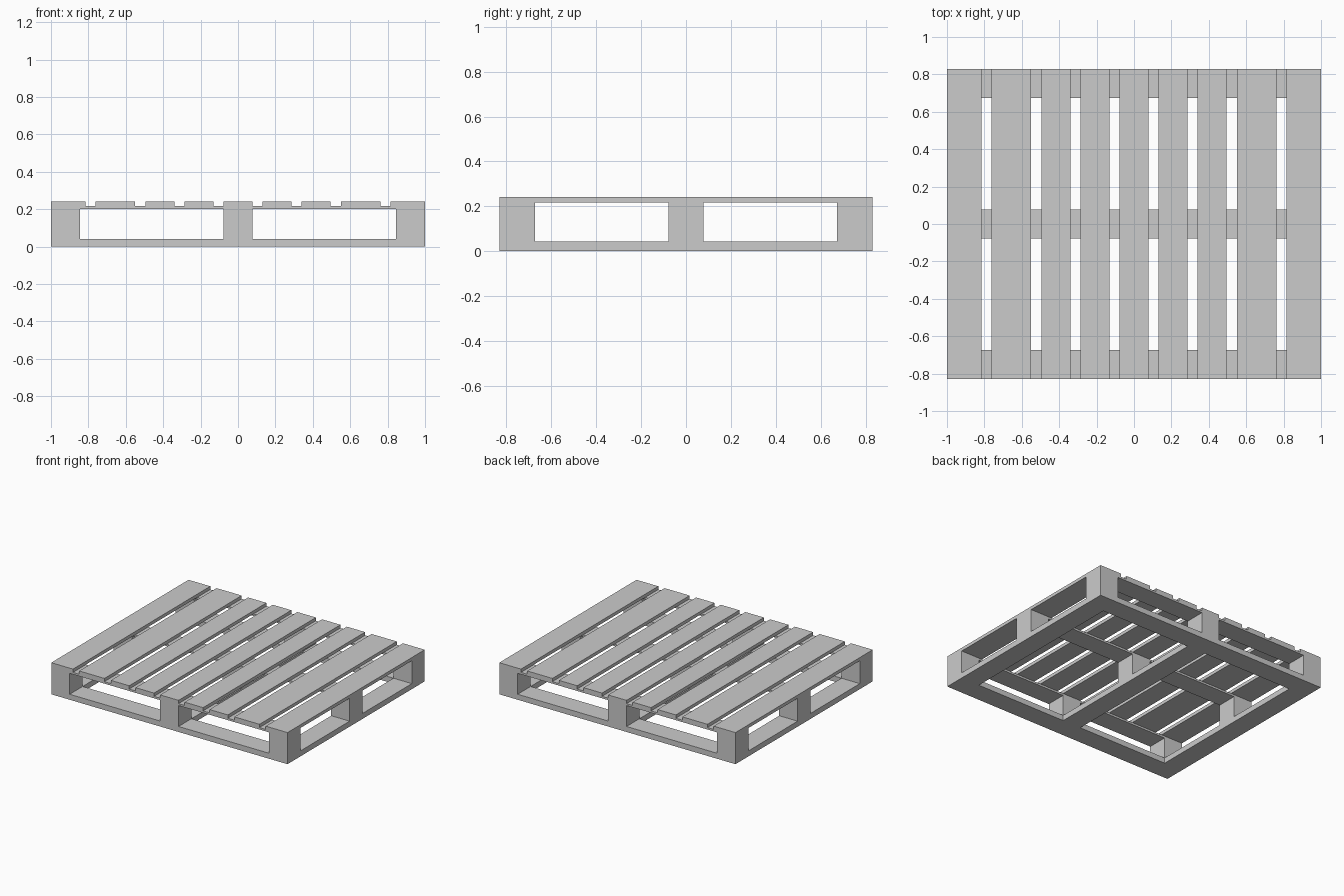
import bpy

if "Cube" in bpy.data.objects:
    bpy.data.objects.remove(bpy.data.objects["Cube"])


def board(name, x0, x1, y0, y1, z0, z1):
    """Axis-aligned plank given by its limits."""
    bpy.ops.mesh.primitive_cube_add(
        size=1, location=((x0 + x1) / 2, (y0 + y1) / 2, (z0 + z1) / 2))
    ob = bpy.context.object
    ob.name = name
    ob.scale = (x1 - x0, y1 - y0, z1 - z0)
    bpy.ops.object.transform_apply(location=False, rotation=False, scale=True)
    return ob


X, Y = 1.0, 0.83            # half length, half width
W = 0.156                   # block and runner width
Z_BASE, Z_BLOCK, Z_CROSS, Z_TOP = 0.042, 0.202, 0.217, 0.242

cols = [(-X, -X + W), (-W / 2, W / 2), (X - W, X)]
rows = [(-Y, -Y + W), (-W / 2, W / 2), (Y - W, Y)]

# Bottom runners, full depth
for x0, x1 in cols:
    board("bottom_runner", x0, x1, -Y, Y, 0, Z_BASE)

# Short bottom boards closing the front and back between the runners
for y0, y1 in (rows[0], rows[2]):
    for a, b in ((0, 1), (1, 2)):
        board("bottom_end_board", cols[a][1], cols[b][0], y0, y1, 0, Z_BASE)

# Nine spacer blocks
for x0, x1 in cols:
    for y0, y1 in rows:
        board("spacer_block", x0, x1, y0, y1, Z_BASE, Z_BLOCK)

# Cross boards on top of the blocks
for y0, y1 in rows:
    board("cross_board", -X, X, y0, y1, Z_BLOCK, Z_CROSS)

# Deck slats: centre slat plus mirrored pairs
board("deck_slat", -W / 2, W / 2, -Y, Y, Z_CROSS, Z_TOP)
for x0, x1 in ((0.13, 0.286), (0.34, 0.495), (0.55, 0.763), (0.816, X)):
    board("deck_slat", x0, x1, -Y, Y, Z_CROSS, Z_TOP)
    board("deck_slat", -x1, -x0, -Y, Y, Z_CROSS, Z_TOP)
